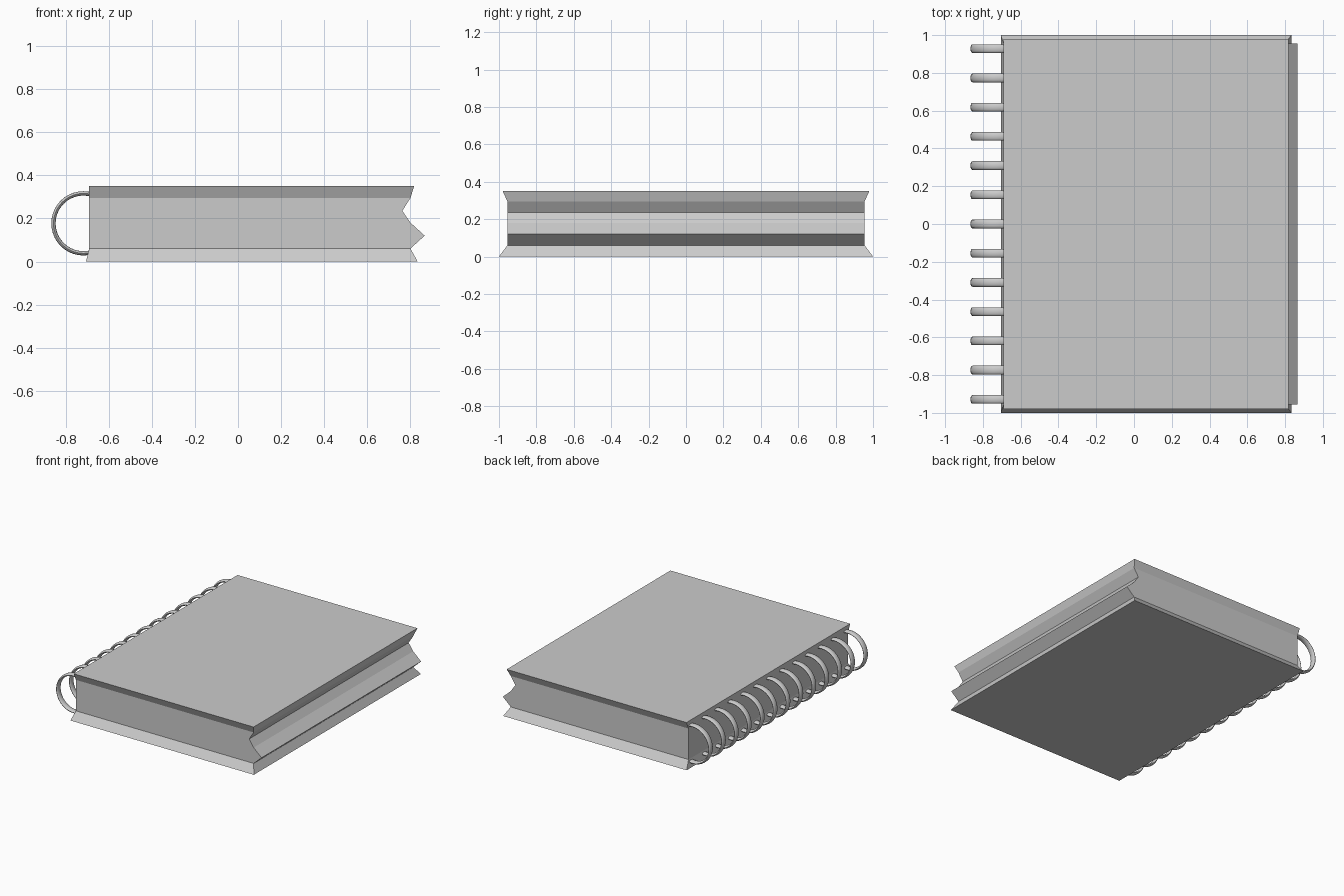
import bpy, bmesh, math

if "Cube" in bpy.data.objects:
    bpy.data.objects.remove(bpy.data.objects["Cube"])

# Page block: stacked rectangular sections (z, left x, right x, half depth in y)
levels = [
    (0.00, -0.705, 0.833, 1.000),
    (0.06, -0.690, 0.800, 0.955),
    (0.12, -0.690, 0.866, 0.955),
    (0.18, -0.690, 0.800, 0.955),
    (0.235, -0.690, 0.762, 0.955),
    (0.295, -0.690, 0.800, 0.955),
    (0.35, -0.690, 0.817, 0.980),
]
bm = bmesh.new()
loops = [[bm.verts.new(p) for p in ((l, -h, z), (r, -h, z), (r, h, z), (l, h, z))]
         for z, l, r, h in levels]
for a, b in zip(loops, loops[1:]):
    for i in range(4):
        j = (i + 1) % 4
        bm.faces.new((a[i], a[j], b[j], b[i]))
bm.faces.new(loops[0][::-1])
bm.faces.new(loops[-1])
bmesh.ops.recalc_face_normals(bm, faces=bm.faces)
mesh = bpy.data.meshes.new("notebook_body")
bm.to_mesh(mesh)
bm.free()
bpy.context.collection.objects.link(bpy.data.objects.new("notebook_body", mesh))

# Binding rings: tubes widened along y, with their inner ends inside the block
COUNT, SPAN = 13, 0.928
for i in range(COUNT):
    y = -SPAN + 2 * SPAN * i / (COUNT - 1)
    bpy.ops.mesh.primitive_torus_add(
        major_segments=40, minor_segments=12, major_radius=0.139, minor_radius=0.01,
        location=(-0.717, y, 0.177), rotation=(math.pi / 2, 0, 0))
    ring = bpy.context.object
    ring.name = f"binding_ring_{i + 1}"
    ring.scale.z = 2.3
    bpy.ops.object.transform_apply(location=False, rotation=True, scale=True)
    bpy.ops.object.shade_smooth_by_angle(angle=math.radians(40))
